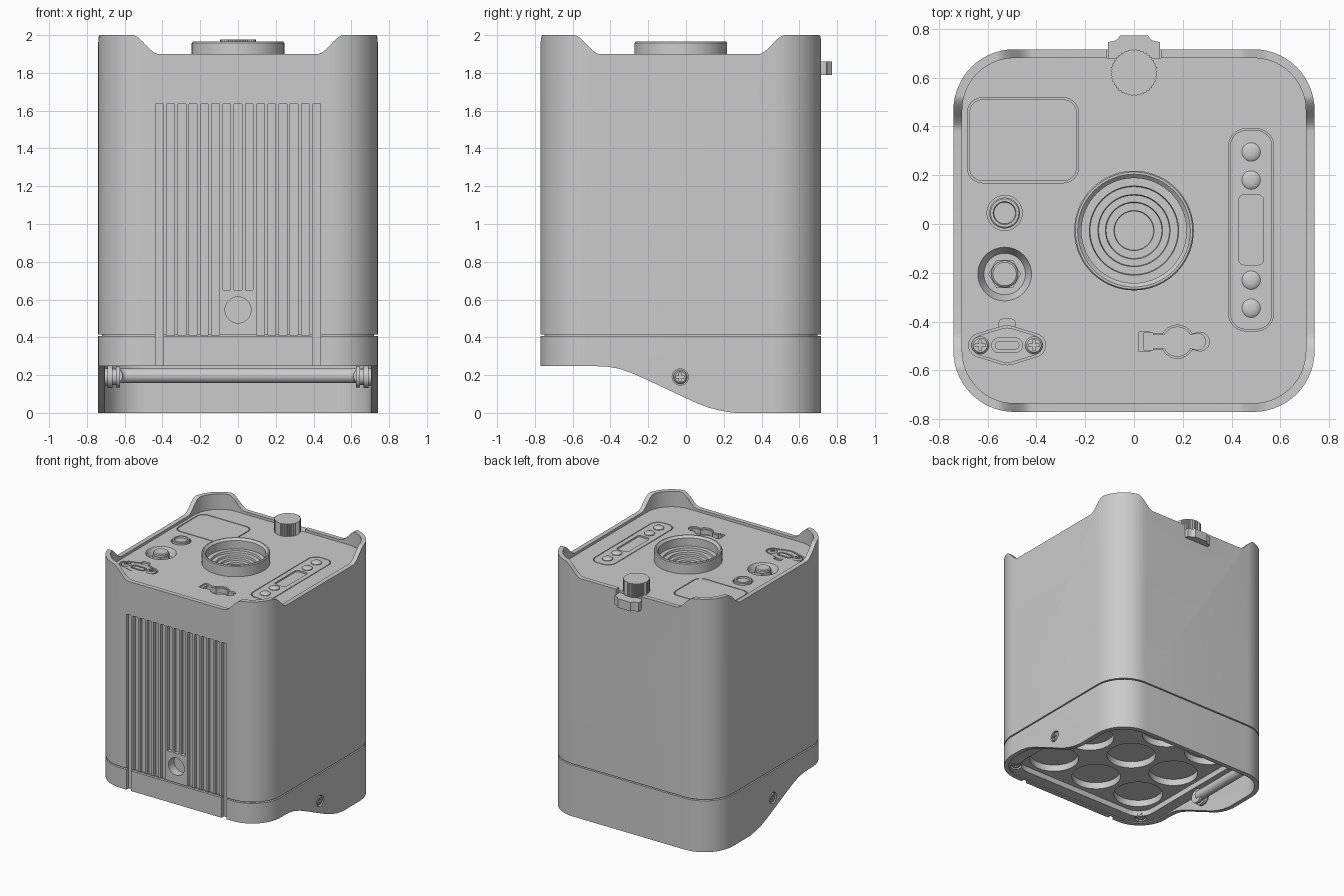
import bpy, bmesh
from math import sin, cos, pi, radians
from mathutils import Vector, Matrix

if "Cube" in bpy.data.objects:
    bpy.data.objects.remove(bpy.data.objects["Cube"])

CY, DECK = -0.027, 1.878


def arc(cx, cy, r, a0, a1, n=10):
    return [(cx + r * cos(radians(a0 + (a1 - a0) * i / n)),
             cy + r * sin(radians(a0 + (a1 - a0) * i / n))) for i in range(n + 1)]


def circle(cx, cy, r, n=48):
    return arc(cx, cy, r, 0, 360, n)[:-1]


def rrect(cx, cy, hx, hy, r, n=10):
    pts = []
    for k, (sx, sy) in enumerate([(1, 1), (-1, 1), (-1, -1), (1, -1)]):
        pts += arc(cx + sx * (hx - r), cy + sy * (hy - r), r, 90 * k, 90 * k + 90, n)
    return pts


def box(cx, cy, hx, hy):
    return [(cx + hx, cy + hy), (cx - hx, cy + hy), (cx - hx, cy - hy), (cx + hx, cy - hy)]


def loft(name, loops, axis='z'):
    """Skin a list of (outline, height) sections and cap both ends."""
    place = {'z': lambda u, v, w: (u, v, w), 'x': lambda u, v, w: (w, u, v),
             'y': lambda u, v, w: (u, w, v)}[axis]
    bm = bmesh.new()
    rows = [[bm.verts.new(place(u, v, w)) for u, v in pts] for pts, w in loops]
    for a, b in zip(rows, rows[1:]):
        for i in range(len(a)):
            j = (i + 1) % len(a)
            bm.faces.new((a[i], a[j], b[j], b[i]))
    bm.faces.new(rows[0][::-1])
    bm.faces.new(rows[-1])
    bmesh.ops.recalc_face_normals(bm, faces=bm.faces)
    me = bpy.data.meshes.new(name)
    bm.to_mesh(me)
    bm.free()
    ob = bpy.data.objects.new(name, me)
    bpy.context.collection.objects.link(ob)
    return ob


def prism(name, pts, a, b, axis='z'):
    return loft(name, [(pts, a), (pts, b)], axis)


def lathe(name, cx, cy, profile, n=48):
    return loft(name, [(circle(cx, cy, r, n), z) for r, z in profile])


def bake(ob):
    bpy.context.view_layer.update()
    dg = bpy.context.evaluated_depsgraph_get()
    me = bpy.data.meshes.new_from_object(ob.evaluated_get(dg))
    ob.modifiers.clear()
    ob.data = me


def cut(ob, cutters):
    for c in cutters:
        m = ob.modifiers.new("cut", 'BOOLEAN')
        m.operation, m.solver, m.object = 'DIFFERENCE', 'EXACT', c
        c.hide_render = True
    bake(ob)
    for c in cutters:
        bpy.data.objects.remove(c)


def hole(pts, z, top=2.2):
    return prism("cutter", pts, z, top)


def screw(name, loc, r, rot=Matrix()):
    ob = lathe(name, 0, 0, [(r, -0.03), (r, 0), (r * 0.8, r * 0.25)], 24)
    cut(ob, [hole(box(0, 0, r * 0.62, r * 0.16), -0.012), hole(box(0, 0, r * 0.16, r * 0.62), -0.012)])
    ob.data.transform(Matrix.Translation(loc) @ rot)
    return ob


# Case: rounded block with a seam groove
def outer(i):
    return rrect(0, CY, 0.74 - i, 0.743 - i, 0.25 - i, 14)


case = loft("case", [(outer(0), 0), (outer(0), 0.406), (outer(0.02), 0.406),
                     (outer(0.02), 0.416), (outer(0), 0.416), (outer(0), 2)])

# Scalloped rim and raised front foot edge
S = [(-0.565 + 0.15 * i / 12, 1.95 + 0.051 * cos(pi * i / 12)) for i in range(13)]
dip = [(-0.565, 2.2)] + S + [(-u, v) for u, v in S[::-1]] + [(0.565, 2.2)]
foot = [(-1, -0.2), (-1, 0.247), (-0.47, 0.247), (-0.41, 0.244), (-0.35, 0.233), (-0.28, 0.208), (-0.2, 0.172),
        (-0.1, 0.125), (0, 0.078), (0.06, 0.05), (0.12, 0.028), (0.18, 0.012), (0.24, 0.002),
        (0.28, -0.002), (0.3, -0.2)]
cuts = [hole(outer(0.036), DECK),
        prism("cutter", dip, -1, 1, 'y'),
        prism("cutter", [(u - 0.035, v) for u, v in dip], -1, 1, 'x'),
        prism("cutter", foot, -1, 1, 'x'),
        hole(box(0, 0.78, 0.11, 0.1), 1.80)]

# Underside recess, battery tray and nine wells
cuts += [prism("cutter", outer(0.036), -0.1, 0.256),
         prism("cutter", rrect(0, -0.03, 0.615, 0.62, 0.13), -0.1, 0.30)]
for i in (-1, 0, 1):
    for j in (-1, 0, 1):
        cuts.append(prism("cutter", circle(i * 0.405, -0.03 + j * 0.405, 0.18), 0.1, 0.352))

# Front cooling grooves and round port
for i in range(15):
    low = 0.1 if i in (0, 14) else 0.65 if i in (6, 7, 8) else 0.411
    cuts.append(prism("cutter", box((i - 7) * 0.0595, (low + 1.635) / 2, 0.021, (1.635 - low) / 2),
                      -0.9, -0.742, 'y'))
cuts.append(prism("cutter", circle(0, 0.545, 0.069), -0.9, -0.70, 'y'))

# Deck recesses
LX = -0.53
usb = (arc(0.11, 0, 0.048, -73, 73) + arc(0, 0, 0.08, 73, 107, 4)
       + arc(-0.11, 0, 0.048, 107, 253) + arc(0, 0, 0.08, 253, 287, 4))


def at(pts, x, y, k=1):
    return [(x + u * k, y + v * k) for u, v in pts]


key = (arc(0, 0, 0.063, 27, 153) + [(-0.105, 0.029), (-0.105, 0.037), (-0.145, 0.037), (-0.145, -0.037),
       (-0.105, -0.037), (-0.105, -0.029)] + arc(0, 0, 0.063, 207, 333) + arc(0.085, 0, 0.036, -90, 90))
cuts += [hole(rrect(-0.455, 0.343, 0.227, 0.174, 0.06), DECK - 0.02),
         hole(circle(LX, 0.045, 0.072), DECK - 0.02),
         lathe("cutter", LX, -0.205, [(0.085, DECK - 0.05), (0.11, DECK), (0.11, 2.2)]),
         hole(circle(0, -0.027, 0.233), 1.78),
         hole(at(usb, -0.52, -0.497), DECK - 0.02),
         hole(rrect(-0.52, -0.42, 0.033, 0.03, 0.015, 4), DECK - 0.012),
         hole(at(key, 0.178, -0.482, 1.08), DECK - 0.012),
         hole(at(key, 0.178, -0.482, 0.95), DECK - 0.05),
         hole(rrect(0.48, -0.024, 0.092, 0.414, 0.07), DECK - 0.02)]

# Side and underside screw seats
for s in (-1, 1):
    cuts += [prism("cutter", circle(-0.03, 0.19, 0.043, 24), s * 0.715, s * 0.9, 'x'),
             prism("cutter", circle(s * 0.6, -0.64, 0.042, 24), 0.1, 0.28)]
cut(case, cuts)

# Screws, bail pivots
for s, side in ((-1, "left"), (1, "right")):
    screw(side + "_pivot_screw", (s * 0.73, -0.03, 0.19), 0.037, Matrix.Rotation(s * pi / 2, 4, 'Y'))
    screw(side + "_base_screw", (s * 0.6, -0.64, 0.268), 0.036, Matrix.Rotation(pi, 4, 'X'))
    loft(side + "_bail_pivot", [(circle(-0.03, 0.19, r, 32), s * x) for r, x in
         [(0.045, 0.71), (0.045, 0.69), (0.058, 0.69), (0.058, 0.665), (0.042, 0.665),
          (0.042, 0.645), (0.056, 0.645), (0.056, 0.625)]], 'x')

# Folding bail under the case
path = arc(0.59, 0.56, 0.06, 0, 90, 6)
path = [(0.65, -0.03)] + path + [(-x, y) for x, y in path[::-1]] + [(-0.65, -0.03)]
cu = bpy.data.curves.new("bail", 'CURVE')
cu.dimensions, cu.bevel_depth, cu.bevel_resolution, cu.use_fill_caps = '3D', 0.04, 5, True
sp = cu.splines.new('POLY')
sp.points.add(len(path) - 1)
for p, (x, y) in zip(sp.points, path):
    p.co = (x, y, 0.197, 1)
tube = bpy.data.objects.new("bail_curve", cu)
bpy.context.collection.objects.link(tube)
bpy.context.view_layer.update()
mesh = bpy.data.meshes.new_from_object(tube.evaluated_get(bpy.context.evaluated_depsgraph_get()))
bpy.data.objects.remove(tube)
bpy.context.collection.objects.link(bpy.data.objects.new("bail", mesh))

# Central ring with stepped bowl
lathe("center_ring", 0, -0.027, [
    (0.225, 1.79), (0.225, 1.86), (0.245, 1.86), (0.245, 1.958), (0.24, 1.965), (0.231, 1.965),
    (0.215, 1.95), (0.215, 1.885), (0.183, 1.885), (0.18, 1.868), (0.148, 1.868), (0.145, 1.852),
    (0.117, 1.852), (0.114, 1.838), (0.082, 1.838), (0.08, 1.825)], 72)

# Deck inserts
prism("cover_plate", rrect(-0.455, 0.343, 0.22, 0.167, 0.054), DECK - 0.03, DECK)
lathe("small_button", LX, 0.045, [(0.063, DECK - 0.03), (0.063, DECK + 0.01), (0.058, DECK + 0.015),
      (0.047, DECK + 0.015), (0.044, DECK + 0.003), (0.04, DECK + 0.003)])
lathe("socket_nut", LX, -0.205, [(0.067, DECK - 0.06), (0.067, DECK - 0.01)], 6)
lathe("socket_plug", LX, -0.205, [(0.055, DECK - 0.03), (0.055, DECK + 0.008), (0.048, DECK + 0.014)])
port = prism("charge_port_plate", at(usb, -0.52, -0.497, 0.9), DECK - 0.03, DECK - 0.004)
cut(port, [hole(rrect(-0.52, -0.497, 0.063, 0.03, 0.0295, 8), DECK - 0.02)])
prism("charge_port_tongue", rrect(-0.52, -0.497, 0.05, 0.017, 0.0165, 8), DECK - 0.03, DECK - 0.004)
for s, side in ((-1, "left"), (1, "right")):
    screw(side + "_port_screw", (-0.52 + s * 0.11, -0.497, DECK - 0.002), 0.036)
panel = prism("indicator_panel", rrect(0.48, -0.024, 0.086, 0.408, 0.065), DECK - 0.03, DECK)
cut(panel, [hole(rrect(0.48, -0.024, 0.05, 0.143, 0.02, 5), DECK - 0.012)])
for i, y in enumerate((0.295, 0.18, -0.23, -0.345)):
    lathe(f"indicator_button_{i + 1}", 0.48, y, [(0.038, DECK - 0.02), (0.038, DECK + 0.006),
          (0.03, DECK + 0.013), (0.015, DECK + 0.016)], 32)

# Knurled knob and rear clip
knurl = [(0.096 if i % 2 else 0.091, 360 * i / 80) for i in range(80)]
knob_outline = [(r * cos(radians(a)), 0.62 + r * sin(radians(a))) for r, a in knurl]
prism("knob", knob_outline, DECK - 0.01, 1.977)
half = [(0.106, 0.67), (0.106, 0.745), (0.075, 0.752), (0.055, 0.773)]
prism("rear_clip", half + [(-x, y) for x, y in half[::-1]], 1.79, 1.86)

# Smooth curved surfaces, keep hard edges
for ob in bpy.context.scene.objects:
    ob.select_set(True)
bpy.context.view_layer.objects.active = case
bpy.ops.object.shade_smooth_by_angle(angle=radians(30))
